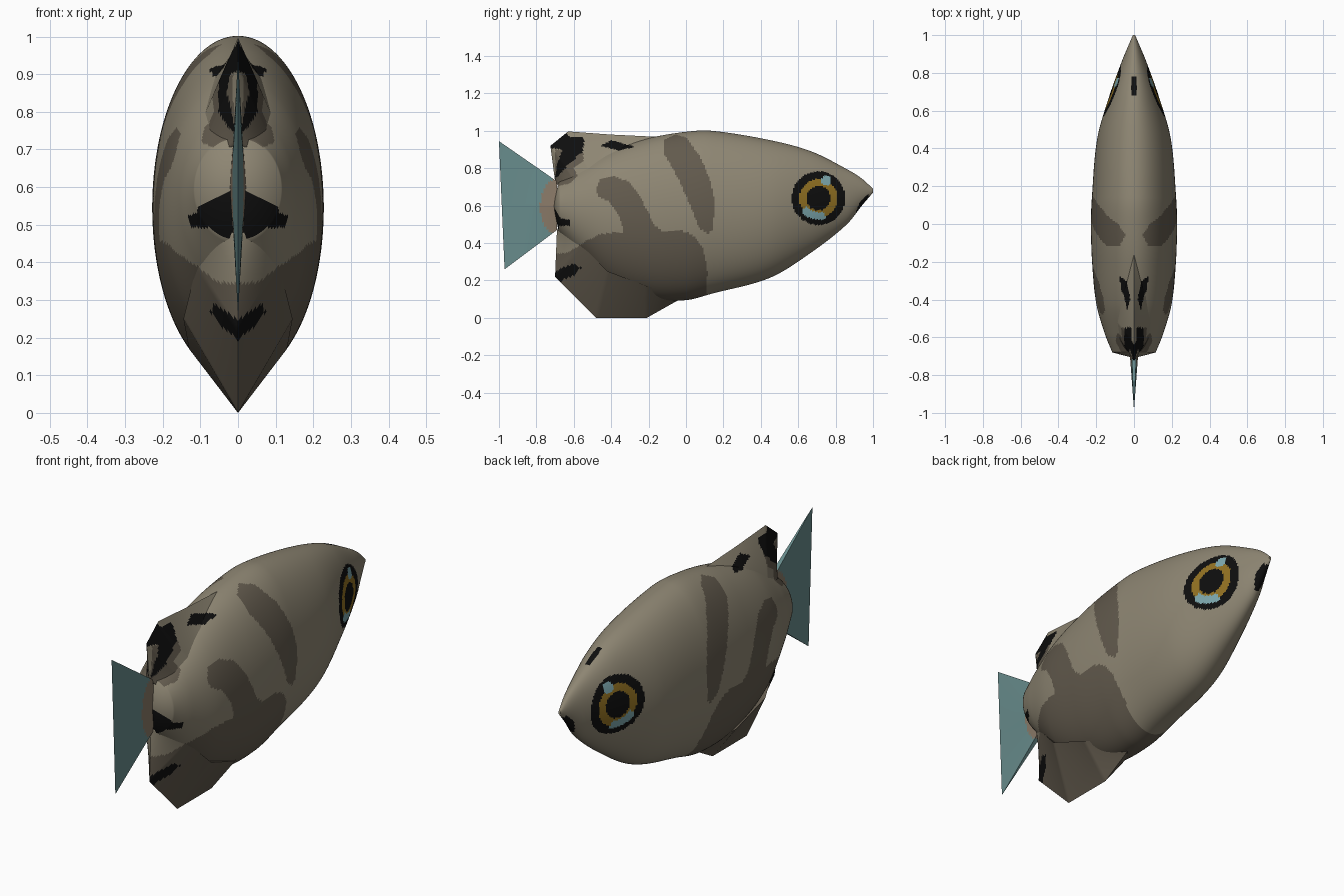
import bpy, bmesh, math

if "Cube" in bpy.data.objects:
    bpy.data.objects.remove(bpy.data.objects["Cube"])

def material(name, r, g, b):
    m = bpy.data.materials.new(name)
    m.diffuse_color = [((c / 255 + 0.055) / 1.055) ** 2.4 for c in (r, g, b)] + [1]
    m.use_nodes = True
    m.node_tree.nodes["Principled BSDF"].inputs["Base Color"].default_value = m.diffuse_color
    return m

MATS = [material("olive tan", 142, 134, 115), material("dark olive", 98, 90, 77),
        material("black", 14, 14, 14), material("gold", 146, 113, 34),
        material("pale blue", 125, 168, 174), material("teal", 104, 140, 140),
        material("warm tan", 138, 122, 104)]
TAN, DARK, BLACK, GOLD, PALE, TEAL, WARM = range(7)

# Painted markings as (y, z) outlines seen from the side
MARKS = [
    (DARK, [(-.12, .95), (-.06, .98), (0, .965), (.07, .87), (.13, .74), (.155, .62),
            (.14, .47), (.12, .45), (.07, .48), (.03, .58), (-.02, .70), (-.07, .80), (-.12, .88)]),
    (DARK, [(-.48, .69), (-.46, .74), (-.39, .76), (-.31, .73), (-.24, .64), (-.17, .50),
            (-.12, .46), (-.05, .47), (.03, .45), (.09, .38), (.115, .25), (.10, -.1),
            (-.8, -.1), (-.8, .33), (-.63, .35), (-.52, .42), (-.45, .45), (-.33, .46),
            (-.36, .55), (-.41, .62), (-.47, .65)]),
    (DARK, [(-.70, .70), (-.62, .72), (-.58, .76), (-.60, .80), (-.55, .84), (-.55, .9), (-.70, .9)]),
    (BLACK, [(-.75, .91), (-.66, 1.0), (-.62, .97), (-.545, .965), (-.55, .89), (-.62, .83),
             (-.70, .74), (-.69, .82), (-.66, .90)]),
    (BLACK, [(-.46, .92), (-.40, .95), (-.27, .915), (-.36, .895)]),
    (BLACK, [(-.71, .60), (-.67, .53), (-.62, .525), (-.62, .495), (-.71, .49)]),
    (BLACK, [(-.72, .20), (-.70, .25), (-.60, .29), (-.56, .27), (-.61, .22), (-.69, .19)]),
    (BLACK, [(.97, .66), (.93, .62), (.88, .50), (.91, .51), (.99, .64)]),
]

def inside(y, z, poly):
    hit = False
    for (y1, z1), (y2, z2) in zip(poly, poly[1:] + poly[:1]):
        if (z1 > z) != (z2 > z) and y < (y2 - y1) * (z - z1) / (z2 - z1) + y1:
            hit = not hit
    return hit

def fish_colour(p):
    d = math.hypot(p.y - .708, p.z - .64)
    if d < .143:                                  # eye rings and glints
        if math.hypot(p.y - .75, p.z - .735) < .027:
            return PALE
        ang = math.degrees(math.atan2(p.z - .64, p.y - .708))
        if .075 < d < .115 and -145 < ang < -70:
            return PALE
        return GOLD if .065 < d < .102 else BLACK
    if abs(p.x) < .014 and p.z > .8 and .68 < p.y < .78:   # forehead mark
        return BLACK
    c = TAN
    for col, poly in MARKS:
        if inside(p.y, p.z, poly):
            c = col
    return c

def tail_colour(p):
    return WARM if math.hypot((p.y + .69) / .09, (p.z - .595) / .15) < 1 else TEAL

def finish(bm, name, colour, angle):
    bmesh.ops.recalc_face_normals(bm, faces=bm.faces)
    for f in bm.faces:
        f.material_index = colour(f.calc_center_median())
    me = bpy.data.meshes.new(name)
    bm.to_mesh(me)
    bm.free()
    for m in MATS:
        me.materials.append(m)
    ob = bpy.data.objects.new(name, me)
    bpy.context.collection.objects.link(ob)
    bpy.ops.object.select_all(action='DESELECT')
    ob.select_set(True)
    bpy.context.view_layer.objects.active = ob
    bpy.ops.object.shade_smooth_by_angle(angle=math.radians(angle))

# Body: elliptical stations (y, top, bottom, half width) joined by a smooth curve
ST = [(1.0, .69, .67, .006), (.94, .745, .60, .032), (.86, .795, .50, .065),
      (.67, .89, .35, .133), (.45, .95, .215, .195), (.14, 1.0, .13, .223),
      (0, .995, .095, .228), (-.2, .96, .10, .222), (-.42, .89, .18, .20),
      (-.58, .80, .34, .155), (-.68, .73, .46, .115)]

def slope(i, k):
    a, b = ST[max(i - 1, 0)], ST[min(i + 1, len(ST) - 1)]
    return (b[k] - a[k]) / (b[0] - a[0])

def station(y):
    i = next(j for j in range(len(ST) - 1) if y >= ST[j + 1][0] - 1e-6)
    a, b = ST[i], ST[i + 1]
    h = b[0] - a[0]
    t = (y - a[0]) / h
    return [(2*t**3 - 3*t*t + 1) * a[k] + (t**3 - 2*t*t + t) * h * slope(i, k)
            + (3*t*t - 2*t**3) * b[k] + (t**3 - t*t) * h * slope(i + 1, k) for k in (1, 2, 3)]

bm = bmesh.new()
RINGS, SIDES = 200, 192
rings = []
for r in range(RINGS + 1):
    y = 1.0 - 1.68 * r / RINGS
    top, bot, hw = station(y)
    rings.append([bm.verts.new((hw * math.sin(2 * math.pi * s / SIDES), y,
                                (top + bot) / 2 + (top - bot) / 2 * math.cos(2 * math.pi * s / SIDES)))
                  for s in range(SIDES)])
for a, b in zip(rings, rings[1:]):
    for s in range(SIDES):
        n = (s + 1) % SIDES
        bm.faces.new((a[s], a[n], b[n], b[s]))
bm.faces.new(rings[0])
end = bm.verts.new((0, -.71, .6))
for s in range(SIDES):
    bm.faces.new((rings[-1][s], rings[-1][(s + 1) % SIDES], end))
finish(bm, "fish_body", fish_colour, 60)

# Fins: wedges from a sharp rim on the centre plane to a wider base
def wedge(name, rim, base, colour, cuts):
    bm = bmesh.new()
    e = [bm.verts.new((0, y, z)) for y, z in rim]
    l = [bm.verts.new((-w, y, z)) for y, z, w in base]
    r = [bm.verts.new((w, y, z)) for y, z, w in base]
    for i in range(len(rim) - 1):
        for a, b in ((e, l), (r, e), (l, r)):
            bm.faces.new((a[i], a[i + 1], b[i + 1], b[i]))
    for i in (0, -1):
        bm.faces.new((e[i], l[i], r[i]))
    bmesh.ops.subdivide_edges(bm, edges=bm.edges[:], cuts=cuts, use_grid_fill=True)
    finish(bm, name, colour, 50)

wedge("dorsal_fin",
      [(-.15, .968), (-.40, .98), (-.63, .997), (-.725, .92), (-.70, .73)],
      [(-.15, .92, .05), (-.38, .86, .08), (-.52, .79, .09), (-.60, .74, .08), (-.66, .67, .06)],
      fish_colour, 20)
wedge("anal_fin",
      [(-.05, .09), (-.21, 0), (-.48, 0), (-.70, .22), (-.69, .47)],
      [(-.05, .13, .06), (-.21, .17, .13), (-.42, .25, .145), (-.56, .39, .11), (-.66, .52, .08)],
      fish_colour, 20)
wedge("tail_fin", [(-1.0, .945), (-.985, .6), (-.97, .26)],
      [(-.69, .73, .012), (-.69, .60, .022), (-.69, .47, .012)], tail_colour, 24)
